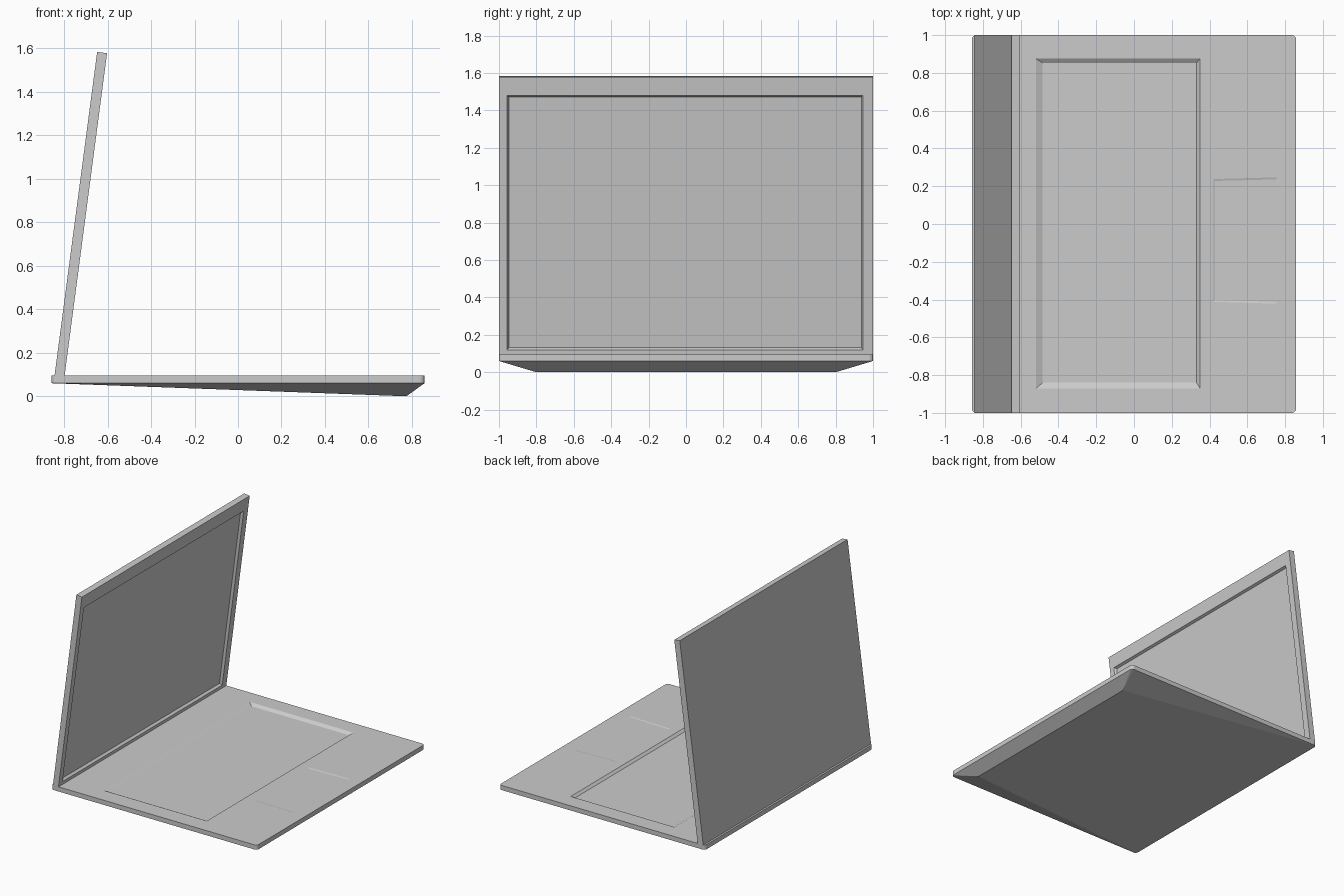
import bpy, bmesh, math
from mathutils import Vector

if "Cube" in bpy.data.objects:
    bpy.data.objects.remove(bpy.data.objects["Cube"])


def hull(name, pts):
    """Convex solid wrapped around a few points."""
    bm = bmesh.new()
    for p in pts:
        bm.verts.new(p)
    bmesh.ops.convex_hull(bm, input=bm.verts[:])
    bmesh.ops.dissolve_limit(bm, angle_limit=0.002, verts=bm.verts[:], edges=bm.edges[:])
    bmesh.ops.recalc_face_normals(bm, faces=bm.faces[:])
    me = bpy.data.meshes.new(name)
    bm.to_mesh(me)
    bm.free()
    ob = bpy.data.objects.new(name, me)
    bpy.context.collection.objects.link(ob)
    return ob


def rect(x0, x1, y0, y1):
    return [(x0, y0), (x1, y0), (x1, y1), (x0, y1)]


def recess_points(outer, inner, surface, depth):
    """Tapered pocket: straight above the surface, sloped walls below it."""
    return ([(x, y, surface + 0.05) for x, y in outer]
            + [(x, y, surface) for x, y in outer]
            + [(x, y, surface - depth) for x, y in inner])


def carve(ob, cutter):
    mod = ob.modifiers.new("recess", 'BOOLEAN')
    mod.operation = 'DIFFERENCE'
    mod.solver = 'EXACT'
    mod.object = cutter
    cutter.hide_render = True
    bpy.context.view_layer.objects.active = ob
    bpy.ops.object.modifier_apply(modifier=mod.name)
    bpy.data.objects.remove(cutter)


# Base: slab with small rounded corners and a wedge-shaped underside
TOP, RIM, HX, HY, R = 0.095, 0.06, 0.858, 1.0, 0.022
outline = []
for sx in (-1, 1):
    for sy in (-1, 1):
        for i in range(5):
            a = i * math.pi / 8
            outline.append((sx * (HX - R + R * math.cos(a)), sy * (HY - R + R * math.sin(a))))
pts = [(x, y, z) for x, y in outline for z in (RIM, TOP)]
for s in (-1, 1):
    pts += [(0.775, s * 0.8, 0.0), (-0.775, s * 0.8, 0.058)]
base = hull("base", pts)

# Keyboard recess
carve(base, hull("keyboard_cutter", recess_points(
    rect(-0.518, 0.349, -0.87, 0.875), rect(-0.484, 0.331, -0.84, 0.852), TOP, 0.016)))

# Touchpad recess, slightly wider toward the front
carve(base, hull("touchpad_cutter", recess_points(
    [(0.42, -0.412), (0.76, -0.422), (0.76, 0.247), (0.42, 0.238)],
    [(0.425, -0.402), (0.752, -0.412), (0.752, 0.236), (0.425, 0.228)], TOP, 0.003)))

# Lid: upright panel with a screen recess, leaning toward the front
T, L = 0.046, 1.509
lid = hull("lid", [(x, y, z) for x in (0, T) for y in (-1, 1) for z in (0, L)])
screen = recess_points(rect(-0.957, 0.947, 0.038, 1.41),
                       rect(-0.947, 0.937, 0.048, 1.40), T, 0.018)
carve(lid, hull("screen_cutter", [(d, y, z) for y, z, d in screen]))
lid.location = Vector((-0.845, 0, 0.088))
lid.rotation_euler.y = math.radians(7.5)
